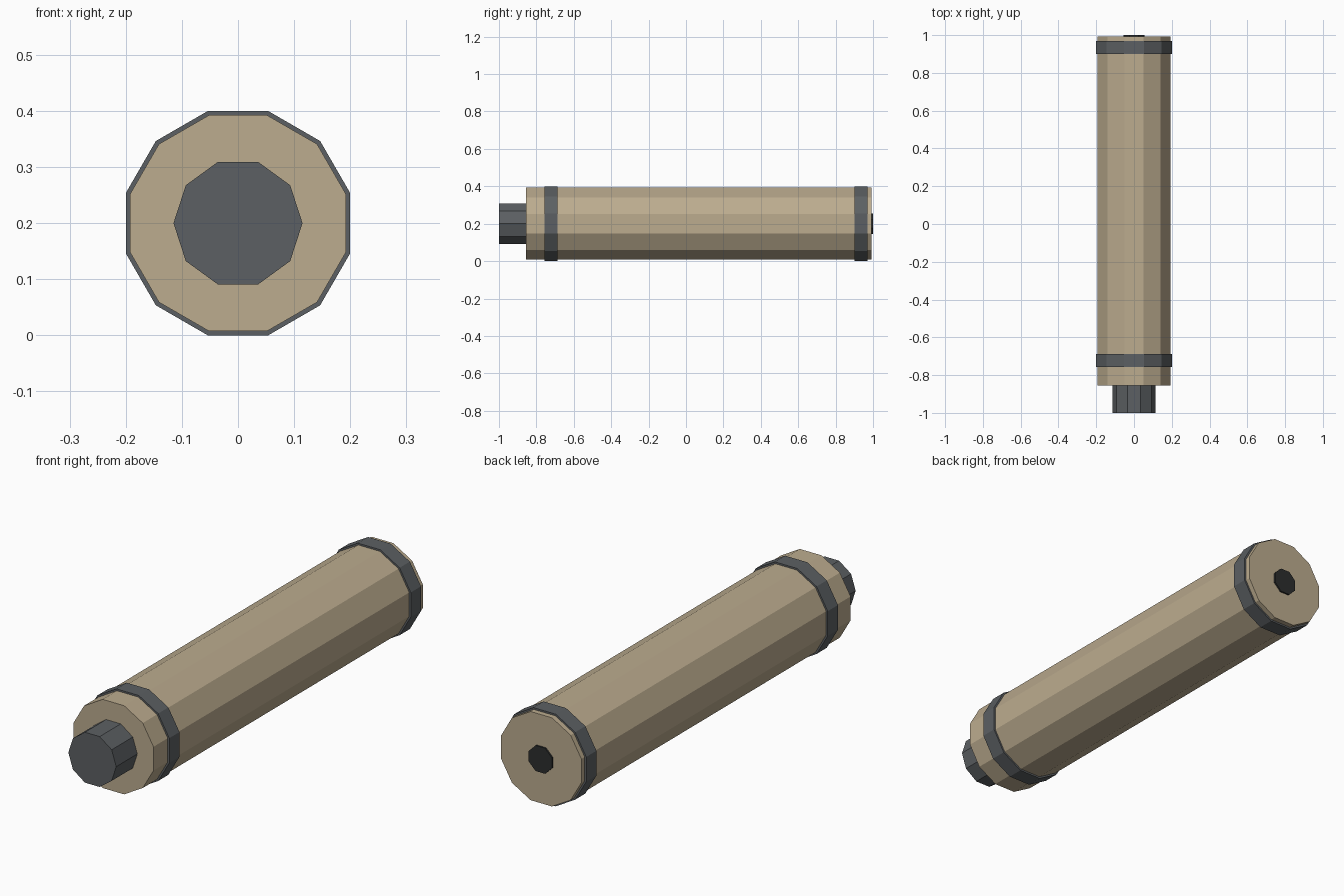
import bpy, math

if "Cube" in bpy.data.objects:
    bpy.data.objects.remove(bpy.data.objects["Cube"])


def material(name, rgb):
    """Flat colour from 0-255 display values, stored as linear."""
    m = bpy.data.materials.new(name)
    lin = [((c / 255 + 0.055) / 1.055) ** 2.4 for c in rgb]
    m.diffuse_color = (*lin, 1)
    m.use_nodes = True
    m.node_tree.nodes["Principled BSDF"].inputs["Base Color"].default_value = m.diffuse_color
    return m


tan = material("tan_casing", (188, 172, 143))
grey = material("dark_grey", (92, 96, 99))
black = material("black_hole", (44, 46, 46))

CENTRE_Z = 0.2


def prism(name, sides, radius, y0, y1, mat):
    """Flat-topped prism lying along y from y0 to y1."""
    bpy.ops.mesh.primitive_cylinder_add(
        vertices=sides, radius=radius, depth=y1 - y0,
        location=(0, (y0 + y1) / 2, CENTRE_Z))
    ob = bpy.context.object
    ob.name = name
    # put a flat side uppermost, then lay the prism along y
    for v in ob.data.vertices:
        a = math.pi / sides
        x, y, z = v.co
        rx = x * math.cos(a) - y * math.sin(a)
        ry = x * math.sin(a) + y * math.cos(a)
        v.co = (rx, -z, ry)
    ob.data.materials.append(mat)
    return ob


# Main tube
r12 = 1 / math.cos(math.pi / 12)
prism("casing", 12, 0.1925 * r12, -0.855, 0.993, tan)

# Raised bands near both ends
prism("front_band", 12, 0.2 * r12, -0.757, -0.687, grey)
prism("rear_band", 12, 0.2 * r12, 0.90, 0.97, grey)

# Front plug
prism("front_plug", 10, 0.115, -1.0, -0.85, grey)

# Dark vent disc on the rear face
prism("rear_vent", 8, 0.06, 0.991, 1.0, black)
